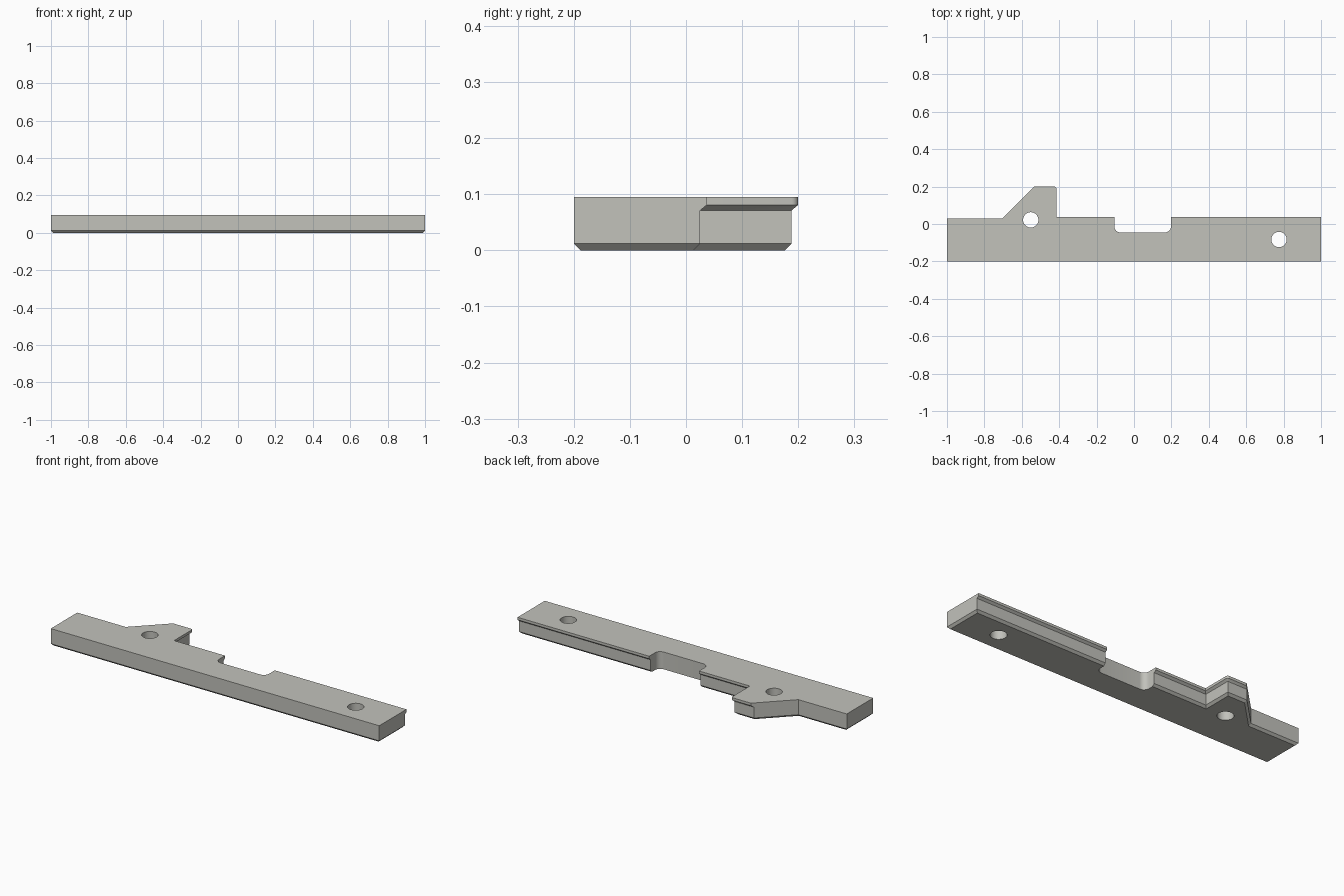
import bpy, bmesh, math

if "Cube" in bpy.data.objects:
    bpy.data.objects.remove(bpy.data.objects["Cube"])

HEIGHT, CHAMFER, LIP = 0.095, 0.012, 0.012
ROOT2 = math.sqrt(2)


def make_object(name, loops):
    """Stack matching closed loops of points into a solid."""
    bm = bmesh.new()
    rings = [[bm.verts.new(p) for p in loop] for loop in loops]
    n = len(rings[0])
    for low, high in zip(rings, rings[1:]):
        for i in range(n):
            j = (i + 1) % n
            bm.faces.new((low[i], low[j], high[j], high[i]))
    bm.faces.new(rings[0][::-1])
    bm.faces.new(rings[-1])
    bmesh.ops.remove_doubles(bm, verts=bm.verts, dist=1e-5)
    bmesh.ops.recalc_face_normals(bm, faces=bm.faces)
    mesh = bpy.data.meshes.new(name)
    bm.to_mesh(mesh)
    bm.free()
    obj = bpy.data.objects.new(name, mesh)
    bpy.context.collection.objects.link(obj)
    return obj


def arc(cx, cy, r, start, end, steps):
    return [(cx + r * math.cos(math.radians(start + (end - start) * i / steps)),
             cy + r * math.sin(math.radians(start + (end - start) * i / steps)))
            for i in range(steps + 1)]


def outline(z, inset, lip):
    """Bar plan; lip widens the stepped rear edges, inset shrinks all edges."""
    rear = 0.025 + lip - inset
    side = -0.427 + lip - inset
    tab = 0.188 + lip - inset
    left = 0.03 - inset
    diag = -0.735 + inset * ROOT2          # diagonal line: x = y + diag
    pts = [(-1 + inset, -0.2 + inset), (1 - inset, -0.2 + inset),
           (1 - inset, rear), (side, rear)]
    pts += arc(side - lip, tab - lip, lip, 0, 90, 6)
    pts += [(tab + diag, tab), (left + diag, left), (-1 + inset, left)]
    return [(x, y, z) for x, y in pts]


def prism(name, pts):
    return make_object(name, [[(x, y, z) for x, y in pts] for z in (-0.1, 0.2)])


# Bar with chamfered underside and overhanging rear lip
bar = make_object("mounting_bar", [
    outline(0, CHAMFER, 0), outline(CHAMFER, 0, 0), outline(0.071, 0, 0),
    outline(0.081, 0, LIP), outline(HEIGHT, 0, LIP)])

# Cutters: rounded rear notch and two screw holes
r = 0.032
notch = ([(0.198, 0.1), (-0.105, 0.1)]
         + arc(-0.105 + r, -0.045 + r, r, 180, 270, 8)
         + arc(0.198 - r, -0.045 + r, r, 270, 360, 8))
cutters = [prism("notch_cutter", notch)]
for x, y in ((-0.552, 0.022), (0.775, -0.083)):
    cutters.append(prism("hole_cutter", arc(x, y, 0.041, 0, 352.5, 47)))

bpy.context.view_layer.objects.active = bar
bar.select_set(True)
for cutter in cutters:
    mod = bar.modifiers.new("cut", 'BOOLEAN')
    mod.operation, mod.solver, mod.object = 'DIFFERENCE', 'EXACT', cutter
    bpy.ops.object.modifier_apply(modifier=mod.name)
    bpy.data.objects.remove(cutter, do_unlink=True)

# Single warm grey finish
grey = bpy.data.materials.new("warm_grey")
grey.diffuse_color = (0.54, 0.54, 0.50, 1)
grey.use_nodes = True
grey.node_tree.nodes["Principled BSDF"].inputs["Base Color"].default_value = grey.diffuse_color
bar.data.materials.clear()
bar.data.materials.append(grey)
bpy.ops.object.shade_smooth_by_angle(angle=math.radians(25))
